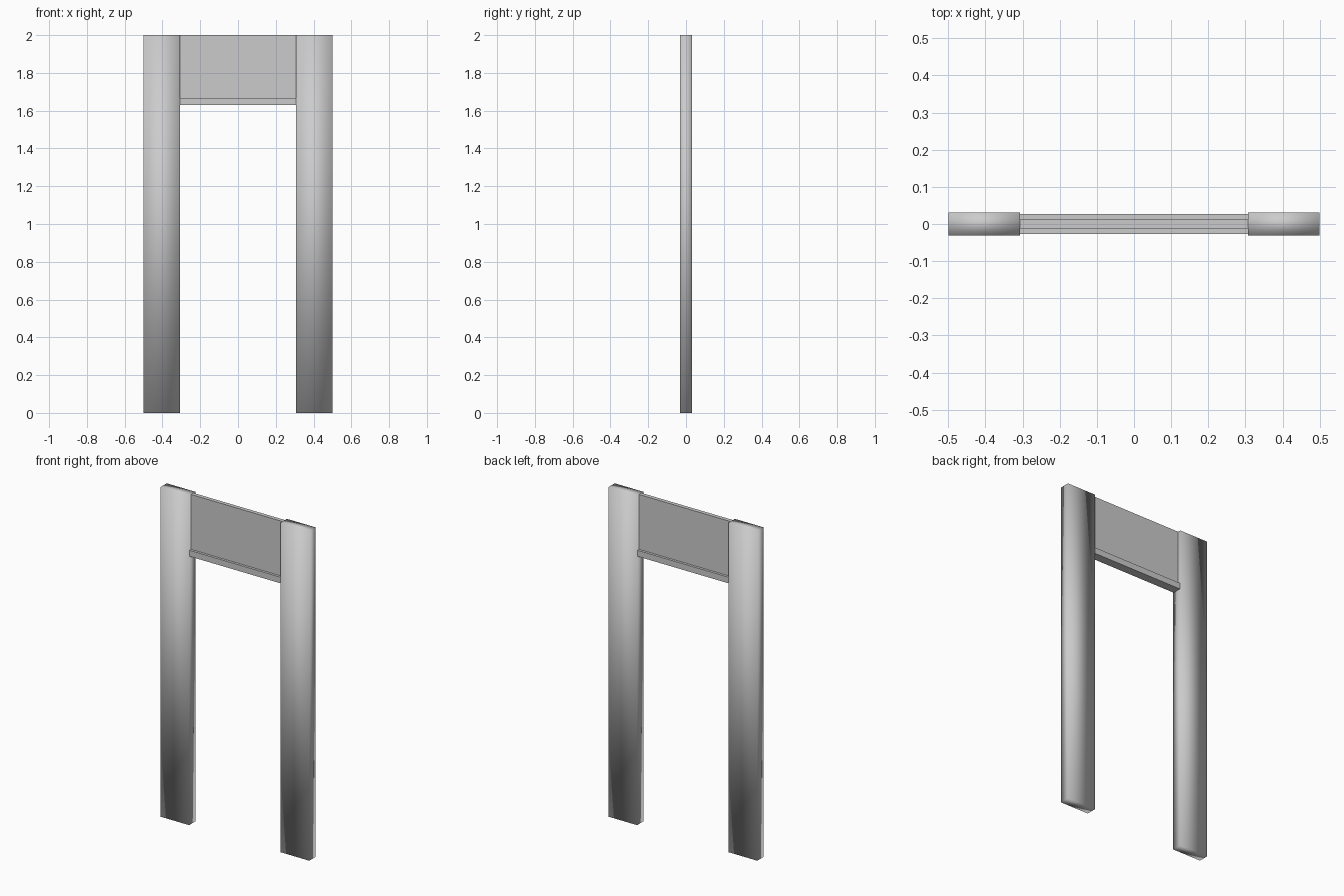
import bpy

if "Cube" in bpy.data.objects:
    bpy.data.objects.remove(bpy.data.objects["Cube"])


def box(name, x, y, z, smooth=False):
    """Axis-aligned box from (min, max) ranges."""
    bpy.ops.mesh.primitive_cube_add(size=1)
    ob = bpy.context.object
    ob.name = ob.data.name = name
    for v in ob.data.vertices:
        v.co = [r[0] if c < 0 else r[1] for r, c in zip((x, y, z), v.co)]
    if smooth:
        bpy.ops.object.shade_smooth()
    return ob


INNER, OUTER, TOP = 0.307, 0.5, 2.0
RAIL_BOTTOM, RAIL_TOP = 1.63, 1.667

# Side posts, softly shaded across their corners
box("left_post", (-OUTER, -INNER), (-0.0305, 0.0305), (0, TOP), smooth=True)
box("right_post", (INNER, OUTER), (-0.0305, 0.0305), (0, TOP), smooth=True)

# Thin header panel between the posts
box("header_panel", (-INNER, INNER), (-0.012, 0.012), (RAIL_TOP, TOP))

# Thicker rail along the bottom of the header
box("header_rail", (-INNER, INNER), (-0.027, 0.027), (RAIL_BOTTOM, RAIL_TOP))
